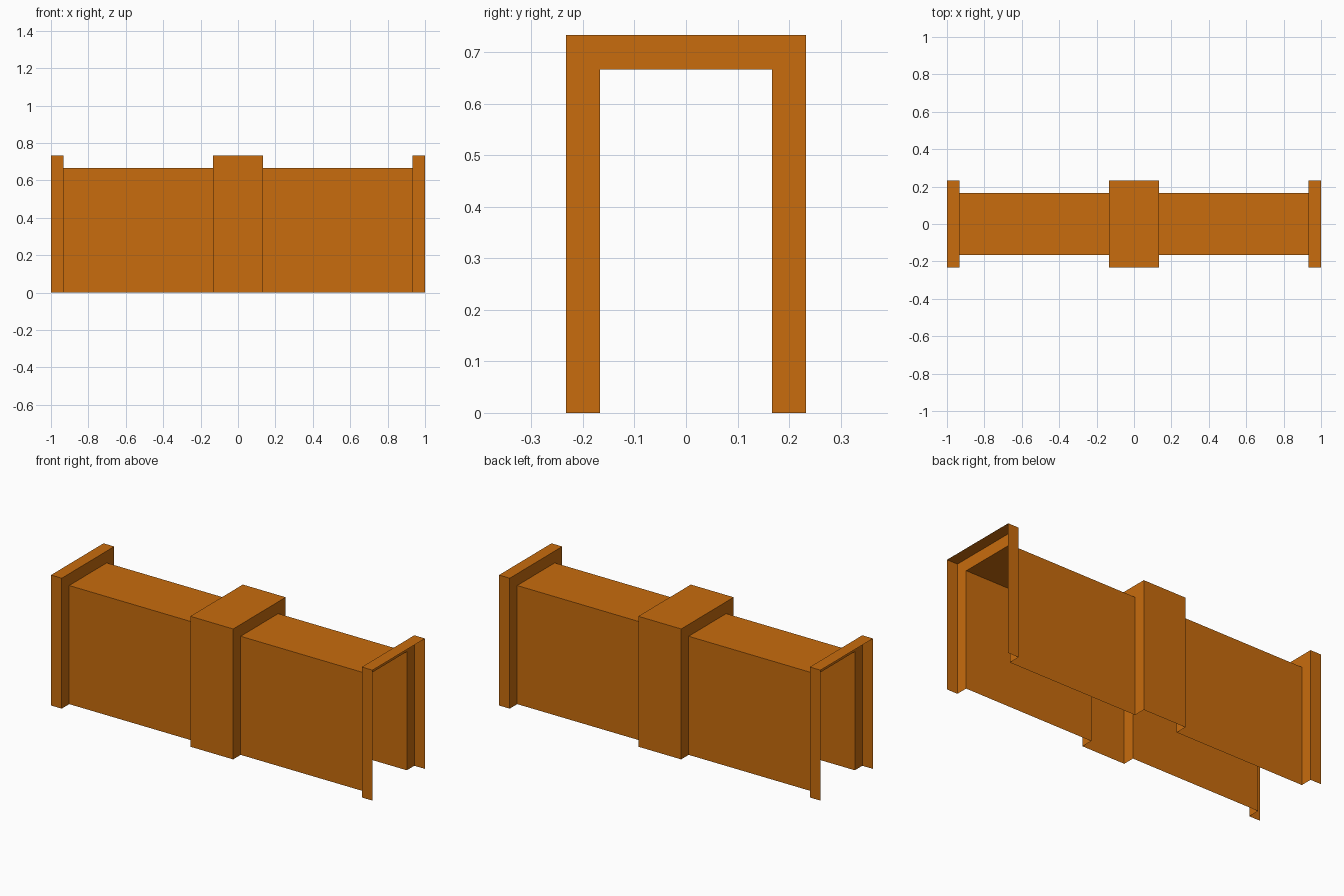
import bpy, bmesh

if "Cube" in bpy.data.objects:
    bpy.data.objects.remove(bpy.data.objects["Cube"])

END = 1.0           # half length
FLANGE = 0.9333     # inner edge of end flanges
COLLAR = 0.1333     # half length of centre collar
SMALL = (0.1667, 0.6667)   # half width, height of channel
LARGE = (0.2333, 0.7333)   # half width, height of flanges and collar

# Stations along x; repeated x values make the flat step faces
half = [(COLLAR, LARGE), (COLLAR, SMALL), (FLANGE, SMALL), (FLANGE, LARGE), (END, LARGE)]
stations = [(-x, s) for x, s in reversed(half)] + half


def arch(bm, x, size):
    """One open-bottomed arch cross-section."""
    w, h = size
    return [bm.verts.new((x, y, z)) for y, z in ((-w, 0), (-w, h), (w, h), (w, 0))]


# Thin stepped channel cover, open underneath and at both ends
bm = bmesh.new()
rings = [arch(bm, x, s) for x, s in stations]
for a, b in zip(rings, rings[1:]):
    for i in range(3):
        bm.faces.new((a[i], b[i], b[i + 1], a[i + 1]))

mesh = bpy.data.meshes.new("channel_cover")
bm.to_mesh(mesh)
bm.free()
cover = bpy.data.objects.new("channel_cover", mesh)
bpy.context.collection.objects.link(cover)

# Orange finish
mat = bpy.data.materials.new("orange")
mat.diffuse_color = (0.58, 0.15, 0.004, 1)
mat.use_nodes = True
mat.node_tree.nodes["Principled BSDF"].inputs["Base Color"].default_value = mat.diffuse_color
mesh.materials.append(mat)
